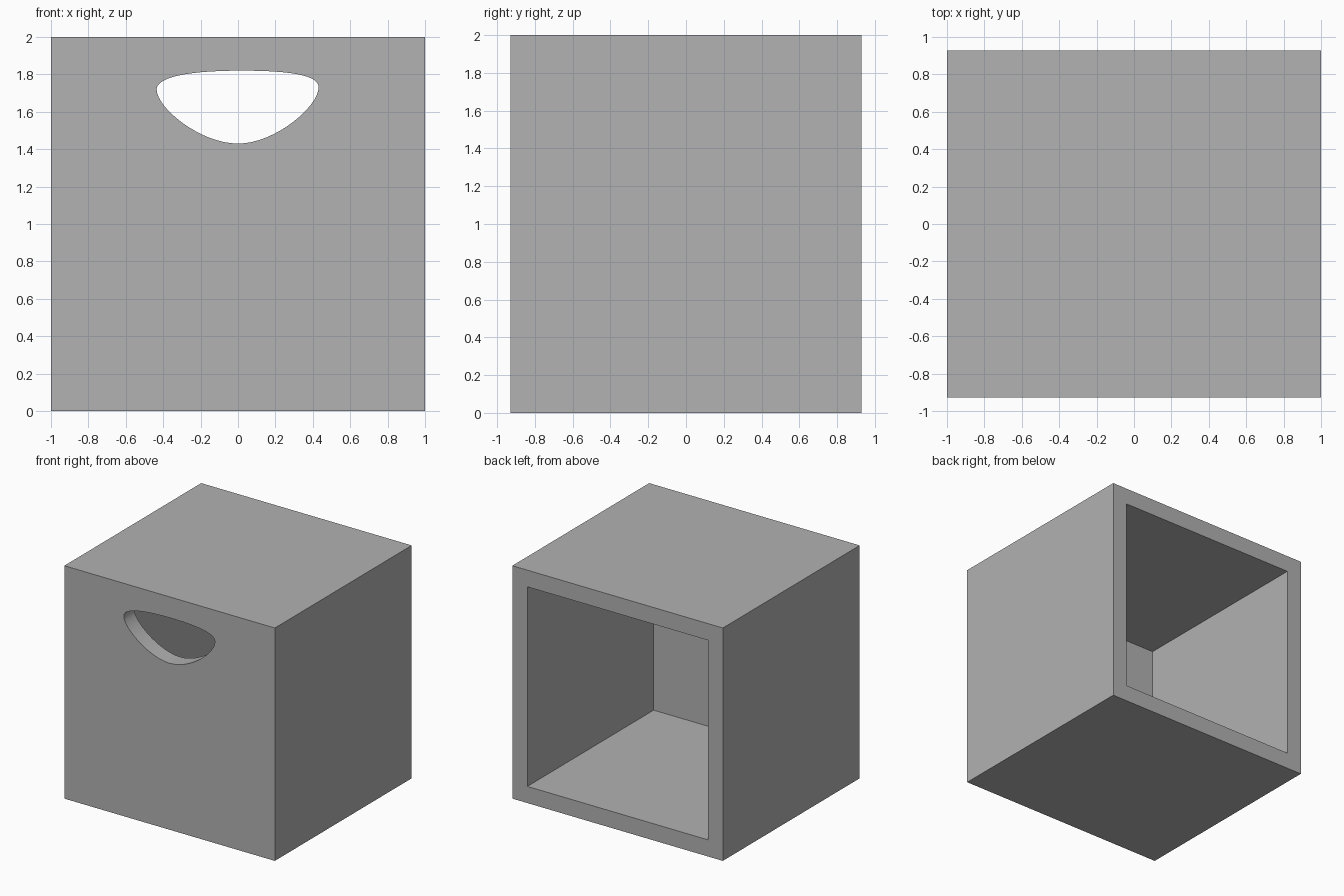
import bpy
import bmesh
import math
from mathutils import Vector
from mathutils.geometry import interpolate_bezier

if "Cube" in bpy.data.objects:
    bpy.data.objects.remove(bpy.data.objects["Cube"], do_unlink=True)

WIDTH, DEPTH, HEIGHT = 2.0, 1.857, 2.0
WALL = 0.143

grey = bpy.data.materials.new("plain_grey")
grey.use_nodes = True
grey.diffuse_color = (0.445, 0.445, 0.445, 1)
grey.node_tree.nodes["Principled BSDF"].inputs["Base Color"].default_value = grey.diffuse_color


def add_object(name, bm):
    bmesh.ops.recalc_face_normals(bm, faces=bm.faces)
    mesh = bpy.data.meshes.new(name)
    bm.to_mesh(mesh)
    bm.free()
    mesh.materials.append(grey)
    obj = bpy.data.objects.new(name, mesh)
    bpy.context.collection.objects.link(obj)
    return obj


def box(name, size, centre):
    bm = bmesh.new()
    bmesh.ops.create_cube(bm, size=1)
    bmesh.ops.scale(bm, vec=size, verts=bm.verts)
    bmesh.ops.translate(bm, vec=centre, verts=bm.verts)
    return add_object(name, bm)


def handle_cutter():
    # Rounded half-moon outline: point, handle in, handle out (x, z)
    knots = [
        ((0.0, 1.43), (0.2, 1.43), (-0.2, 1.43)),
        ((-0.435, 1.72), (-0.435, 1.62), (-0.435, 1.77)),
        ((0.02, 1.82), (-0.33, 1.82), (0.35, 1.82)),
        ((0.431, 1.73), (0.431, 1.78), (0.431, 1.63)),
    ]
    front = -DEPTH / 2 - 0.1
    bm = bmesh.new()
    outline = []
    for i, (point, _, leave) in enumerate(knots):
        end, arrive, _ = knots[(i + 1) % len(knots)]
        controls = [Vector((x, front, z)) for x, z in (point, leave, arrive, end)]
        outline += interpolate_bezier(*controls, 17)[:-1]
    face = bm.faces.new([bm.verts.new(p) for p in outline])
    new = bmesh.ops.extrude_face_region(bm, geom=[face])["geom"]
    moved = [v for v in new if isinstance(v, bmesh.types.BMVert)]
    bmesh.ops.translate(bm, vec=(0, WALL + 0.2, 0), verts=moved)
    return add_object("handle_cutter", bm)


# Box with a cavity open at the back and a hand hole in the front wall
bin_box = box("storage_box", (WIDTH, DEPTH, HEIGHT), (0, 0, HEIGHT / 2))
cavity = box("cavity_cutter", (WIDTH - 2 * WALL, DEPTH, HEIGHT - 2 * WALL),
             (0, WALL, HEIGHT / 2))

bpy.ops.object.select_all(action="DESELECT")
bpy.context.view_layer.objects.active = bin_box
bin_box.select_set(True)
for cutter in (cavity, handle_cutter()):
    cutter.hide_render = True
    cut = bin_box.modifiers.new(cutter.name, "BOOLEAN")
    cut.operation = "DIFFERENCE"
    cut.solver = "EXACT"
    cut.object = cutter
    bpy.ops.object.modifier_apply(modifier=cut.name)
    bpy.data.objects.remove(cutter, do_unlink=True)

bpy.ops.object.shade_smooth_by_angle(angle=math.radians(30))
